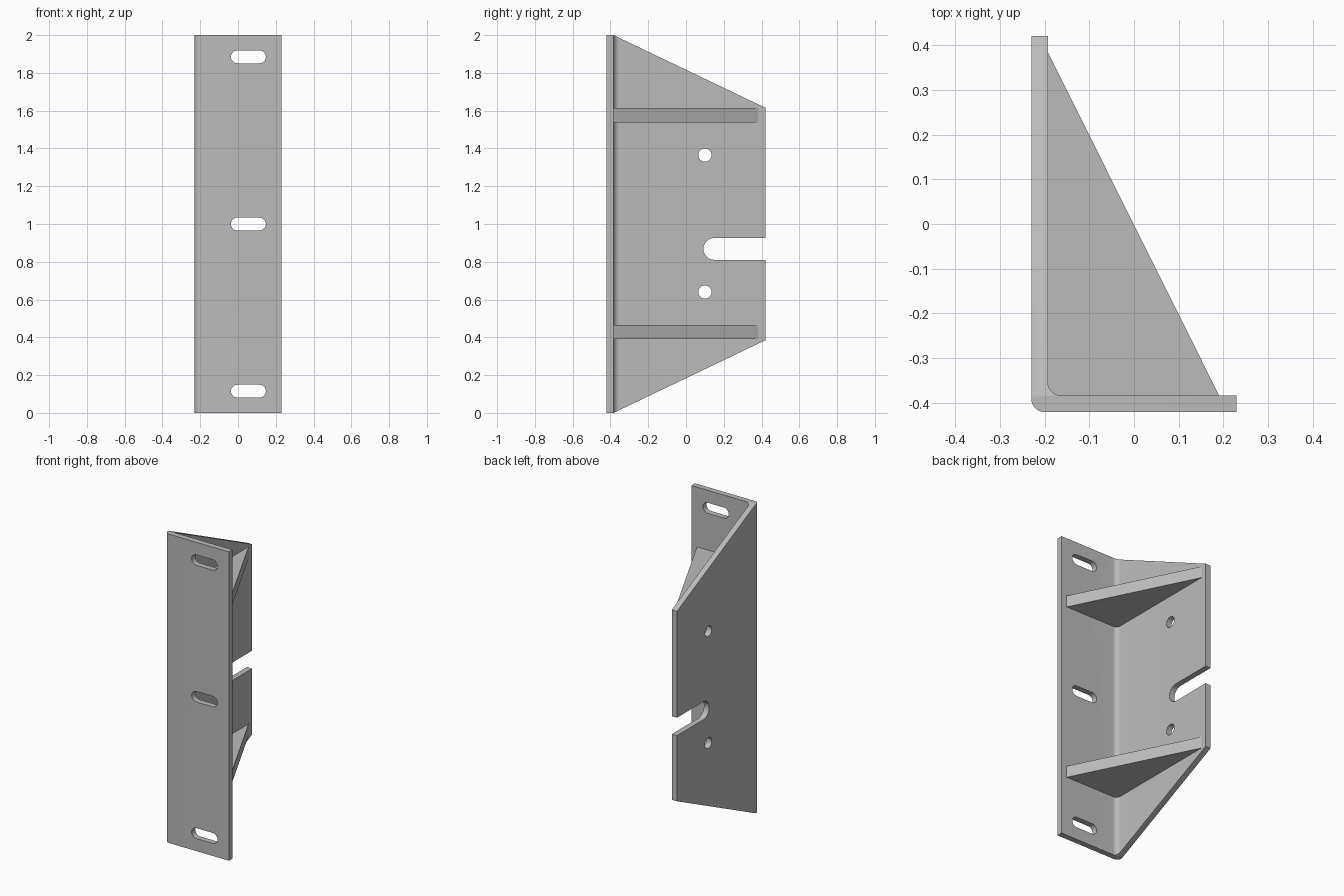
import bpy, bmesh, math
from mathutils import Vector

if "Cube" in bpy.data.objects:
    bpy.data.objects.remove(bpy.data.objects["Cube"], do_unlink=True)

steel = bpy.data.materials.new("grey_steel")
steel.diffuse_color = (0.5, 0.5, 0.5, 1)
steel.use_nodes = True
steel.node_tree.nodes["Principled BSDF"].inputs["Base Color"].default_value = (0.5, 0.5, 0.5, 1)

X, Y, Z = 0.23, 0.421, 2.0        # half width, half depth, height
T, R = 0.037, 0.03                # plate thickness, bend radius


def prism(name, points, axis, start, end):
    """Extrude a 2D outline along an axis: x takes (y, z), y takes (x, z), z takes (x, y)."""
    i = "xyz".index(axis)

    def place(p, d):
        c = list(p)
        c.insert(i, d)
        return Vector(c)

    bm = bmesh.new()
    face = bm.faces.new([bm.verts.new(place(p, start)) for p in points])
    out = bmesh.ops.extrude_face_region(bm, geom=[face])
    verts = [v for v in out["geom"] if isinstance(v, bmesh.types.BMVert)]
    bmesh.ops.translate(bm, verts=verts, vec=place((0, 0), end - start))
    bmesh.ops.recalc_face_normals(bm, faces=bm.faces)
    mesh = bpy.data.meshes.new(name)
    bm.to_mesh(mesh)
    bm.free()
    mesh.materials.append(steel)
    obj = bpy.data.objects.new(name, mesh)
    bpy.context.collection.objects.link(obj)
    return obj


def arc(cx, cy, r, a, b, n=8):
    angles = [math.radians(a + (b - a) * k / n) for k in range(n + 1)]
    return [(cx + r * math.cos(t), cy + r * math.sin(t)) for t in angles]


def slot(cx, cy, half, r):
    return arc(cx + half - r, cy, r, -90, 90, 12) + arc(cx - half + r, cy, r, 90, 270, 12)


def cut(target, cutter, operation="DIFFERENCE"):
    cutter.hide_render = True
    mod = target.modifiers.new("cut", "BOOLEAN")
    mod.operation, mod.object, mod.solver = operation, cutter, "EXACT"
    bpy.context.view_layer.objects.active = target
    bpy.ops.object.modifier_apply(modifier=mod.name)
    bpy.data.objects.remove(cutter, do_unlink=True)


# Bent angle plate: front flange and side web
outline = [(X, -Y), (X, -Y + T)]
outline += arc(-X + T + R, -Y + T + R, R, 270, 180)
outline += [(-X + T, Y), (-X, Y)]
outline += arc(-X + R, -Y + R, R, 180, 270)
bracket = prism("angle_bracket", outline, "z", 0, Z)

# Sloped ends of the web
inner = -Y + T
side = [(-1, 0), (inner, 0), (Y, 0.385), (Y + 0.1, 0.433),
        (Y + 0.1, Z - 0.433), (Y, Z - 0.385), (inner, Z), (-1, Z)]
cut(bracket, prism("slope_cutter", side, "x", -1, 1), "INTERSECT")

# Three slots in the flange
for z in (0.115, 1.0, 1.885):
    cut(bracket, prism("slot_cutter", slot(0.055, z, 0.0925, 0.034), "y", -0.6, -0.3))

# Two round holes and an open notch in the web
for z in (0.64, 1.365):
    cut(bracket, prism("hole_cutter", arc(0.1, z, 0.035, 0, 345, 23), "x", -0.4, -0.1))
cut(bracket, prism("notch_cutter", slot(0.492, 0.868, 0.4, 0.058), "x", -0.4, -0.1))

# Triangular gussets across the inside of the bend
e = 0.001
wall, floor = -X + T - e, -Y + T - e
triangle = [(wall, floor), (0.191, floor), (wall, 0.387)]
parts = [bracket]
for name, z in (("lower_gusset", 0.39), ("upper_gusset", 1.538)):
    parts.append(prism(name, triangle, "z", z, z + 0.075))

# Smooth the bend and hole walls, keep the edges sharp
bpy.ops.object.select_all(action="DESELECT")
for part in parts:
    part.select_set(True)
bpy.context.view_layer.objects.active = bracket
bpy.ops.object.shade_smooth_by_angle(angle=math.radians(30))
